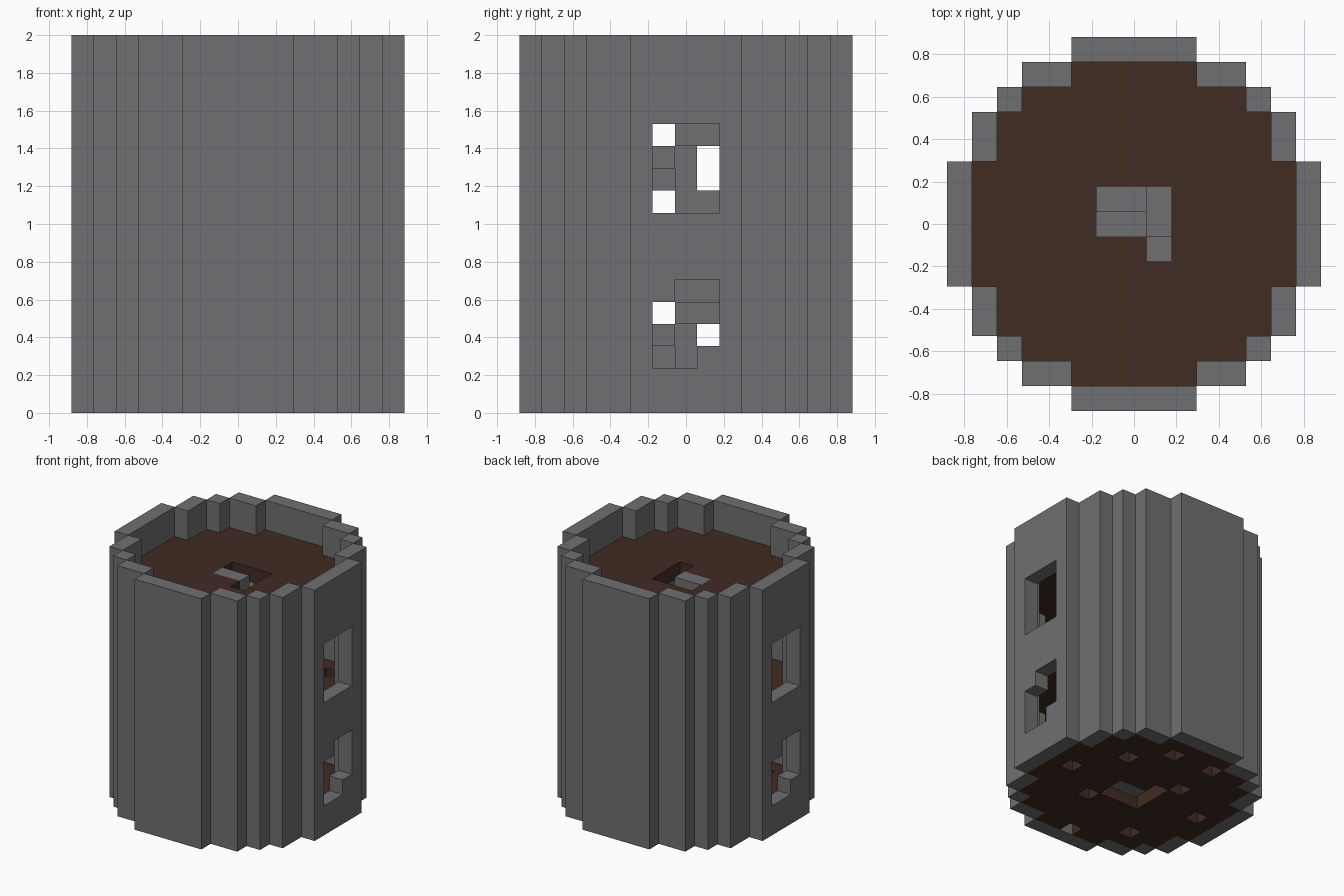
import bpy
import bmesh
from mathutils import Vector

if "Cube" in bpy.data.objects:
    bpy.data.objects.remove(bpy.data.objects["Cube"], do_unlink=True)

HEIGHT = 17
CELL = 2 / HEIGHT


def material(name, color):
    mat = bpy.data.materials.new(name)
    mat.use_nodes = True
    mat.diffuse_color = (*color, 1)
    mat.node_tree.nodes["Principled BSDF"].inputs["Base Color"].default_value = (*color, 1)
    return mat


stone = material("grey stone", (0.162, 0.159, 0.168))
wood = material("dark brown wood", (0.052, 0.025, 0.016))


def block_part(name, cells, mat):
    """Mesh the outer skin of a set of unit blocks and merge its flat faces."""
    cells = set(cells)
    bm = bmesh.new()
    for cell in cells:
        centre = Vector(cell) + Vector((0, 0, 0.5))
        for axis in range(3):
            for sign in (-1, 1):
                near = list(cell)
                near[axis] += sign
                if tuple(near) in cells:
                    continue
                n, u, v = Vector(), Vector(), Vector()
                n[axis] = sign / 2
                u[(axis + 1) % 3] = 0.5
                v[(axis + 2) % 3] = sign / 2
                corners = (-u - v, u - v, u + v, v - u)
                bm.faces.new([bm.verts.new((centre + n + c) * CELL) for c in corners])
    bmesh.ops.remove_doubles(bm, verts=bm.verts, dist=CELL / 100)
    bmesh.ops.dissolve_limit(bm, angle_limit=0.01, verts=bm.verts, edges=bm.edges)
    mesh = bpy.data.meshes.new(name)
    bm.to_mesh(mesh)
    bm.free()
    mesh.materials.append(mat)
    obj = bpy.data.objects.new(name, mesh)
    bpy.context.collection.objects.link(obj)
    return obj


# Round plan: half width of the room for each row, and the one-block ring around it
def room_half(y):
    y = abs(y)
    return 6 if y <= 2 else 5 if y <= 4 else 4 if y == 5 else 2 if y == 6 else -1


room = {(x, y) for y in range(-6, 7) for x in range(-6, 7) if abs(x) <= room_half(y)}
ring = {(x + dx, y + dy) for x, y in room
        for dx, dy in ((1, 0), (-1, 0), (0, 1), (0, -1))} - room


# Windows on both sides: a stepped one below and a full one above
def is_window(x, y, z):
    if abs(x) != 7 or abs(y) > 1:
        return False
    side = y if x > 0 else -y
    low = 2 <= z <= 5 and not (side == -1 and z == 5) and not (side == 1 and z == 2)
    return low or 9 <= z <= 12


block_part("tower_wall", [(x, y, z) for x, y in ring for z in range(HEIGHT)
                          if not is_window(x, y, z)], stone)

# Spiral stair: two-block treads turning a quarter each layer around a newel post
def quarter_turn(cell, times):
    x, y = cell
    for _ in range(times % 4):
        x, y = -y, x
    return x, y


FLOORS = {0: "ground_floor", 7: "middle_floor", 14: "roof_floor"}
stair = {(0, 0, z) for z in range(15)}
for z in range(15):
    stair.add((*quarter_turn((1, 0), z), z))
    if z not in FLOORS:
        stair.add((*quarter_turn((1, 1), z), z))
block_part("spiral_stair", stair, stone)

# Plank floors with a stairwell and small light holes
light_holes = {
    0: {(5, 0), (3, 3), (1, 5), (-2, 5), (2, -2), (-2, 2), (-5, 0), (-3, -4), (0, -6)},
    7: {(4, 4)},
    14: set(),
}
well = {(x, y) for x in (-1, 0, 1) for y in (-1, 0, 1)}
for z, name in FLOORS.items():
    landing = {quarter_turn((1, 1), z), quarter_turn((0, 1), z)}
    plan = (room - well - light_holes[z]) | landing
    block_part(name, [(x, y, z) for x, y in plan], wood)
